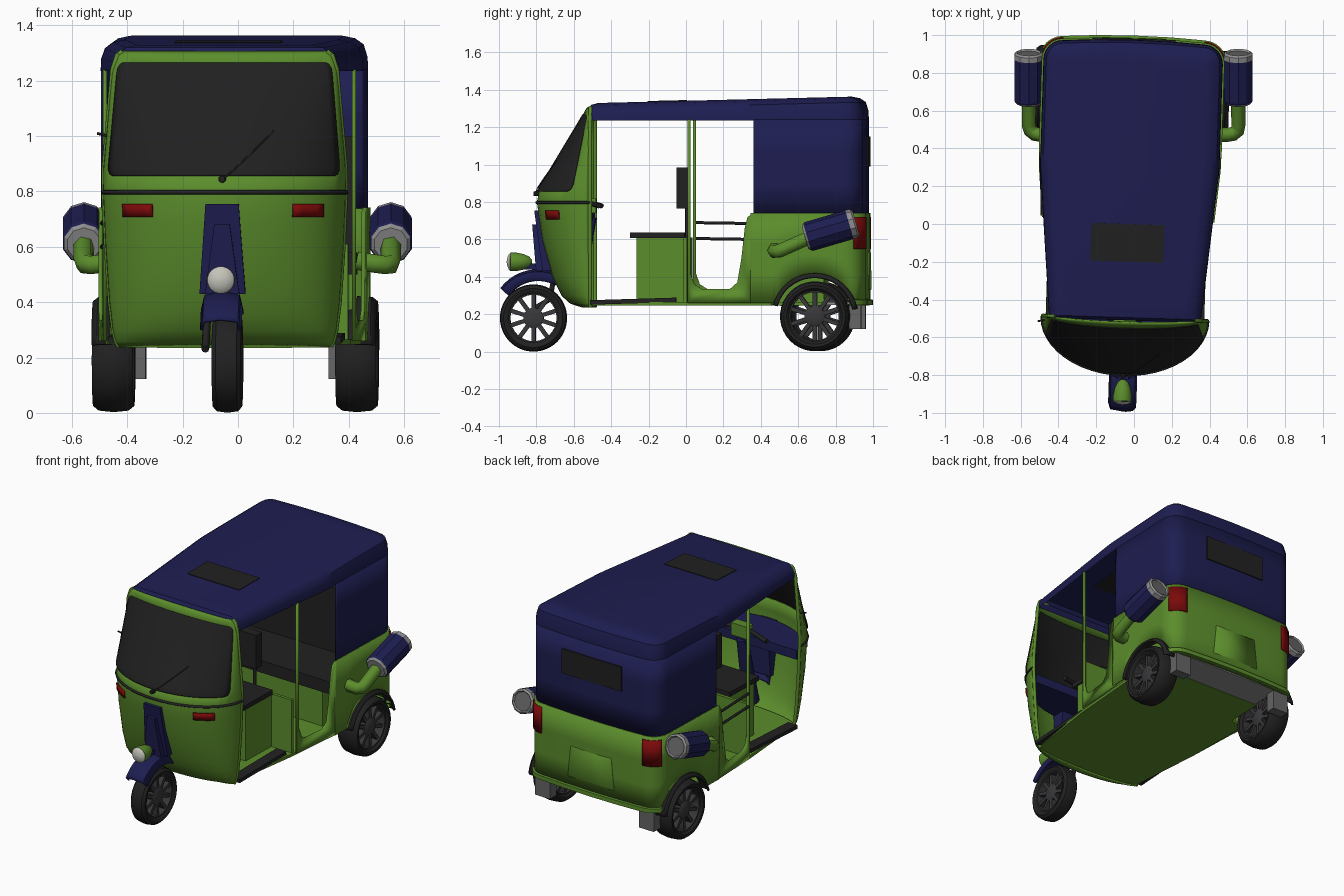
import bpy, bmesh, math
from mathutils import Vector, Matrix

if "Cube" in bpy.data.objects:
    bpy.data.objects.remove(bpy.data.objects["Cube"])

def mat(name, r, g, b):
    m = bpy.data.materials.new(name); m.diffuse_color = (r, g, b, 1); return m
GREEN = mat("green paint", .105, .265, .025)
BLUE = mat("navy blue", .0125, .0125, .083)
GLASS = mat("dark glass", .0145, .0145, .0145)
BLACK = mat("black rubber", .0155, .0155, .0155)
RED = mat("red lamp", .2, .003, .003)
LENS = mat("pale lens", .55, .55, .5)
GREY = mat("mid grey", .13, .13, .13)
STEEL = mat("steel", .27, .27, .27)
SPOKE = mat("dark grey", .04, .04, .043)
BODY = []                                   # parts turned slightly with the vehicle

def make(name, verts, faces, m, thick=0, body=True):
    me = bpy.data.meshes.new(name)
    me.from_pydata([tuple(v) for v in verts], [], faces)
    bm = bmesh.new(); bm.from_mesh(me)
    bmesh.ops.recalc_face_normals(bm, faces=bm.faces)
    bm.to_mesh(me); bm.free()
    me.materials.append(m)
    ob = bpy.data.objects.new(name, me)
    bpy.context.collection.objects.link(ob)
    if thick:
        s = ob.modifiers.new("thickness", 'SOLIDIFY'); s.thickness = thick; s.offset = 0
    if body: BODY.append(ob)
    return ob

def grid(name, rows, m, closed=False, caps=(), thick=0, skip=None, body=True):
    n = len(rows[0]); verts = [p for r in rows for p in r]; faces = []
    for i in range(len(rows) - 1):
        for j in range(n if closed else n - 1):
            if skip and skip(i, j): continue
            k = (j + 1) % n
            faces.append((i*n + j, i*n + k, (i+1)*n + k, (i+1)*n + j))
    for c in caps:
        o = (c % len(rows)) * n
        faces.append(tuple(range(o, o + n)))
    return make(name, verts, faces, m, thick, body)

def box(name, lo, hi, m, rot=None):
    lo, hi = Vector(lo), Vector(hi); c = (lo + hi) / 2; d = (hi - lo) / 2
    R = rot or Matrix.Identity(3)
    v = [c + R @ Vector((x*d.x, y*d.y, z*d.z)) for z in (-1, 1) for x, y in ((-1, -1), (1, -1), (1, 1), (-1, 1))]
    f = [(0, 1, 2, 3), (4, 5, 6, 7), (0, 1, 5, 4), (1, 2, 6, 5), (2, 3, 7, 6), (3, 0, 4, 7)]
    return make(name, v, f, m)

def lathe(name, prof, p, axis, m, n=24, caps=(0, -1), body=True):
    q = Vector(axis).to_track_quat('Z', 'Y')
    rows = [[Vector(p) + q @ Vector((r*math.cos(a), r*math.sin(a), d))
             for a in (2*math.pi*(i + .5)/n for i in range(n))] for d, r in prof]
    return grid(name, rows, m, True, caps, body=body)

def tube(name, pts, r, m, body=True, res=2):
    cu = bpy.data.curves.new(name, 'CURVE'); cu.dimensions = '3D'
    cu.bevel_depth = r; cu.bevel_resolution = res; cu.use_fill_caps = True
    s = cu.splines.new('POLY'); s.points.add(len(pts) - 1)
    for q, p in zip(s.points, pts): q.co = (*p, 1)
    cu.materials.append(m)
    ob = bpy.data.objects.new(name, cu); bpy.context.collection.objects.link(ob)
    if body: BODY.append(ob)

# ---- shared shapes: front shell surface and body plan ----
LEV = [(.24, .38, -.55), (.26, .39, -.615), (.3, .40, -.66), (.4, .412, -.71), (.6, .426, -.765),
       (.8, .435, -.793), (.87, .435, -.783), (1.25, .402, -.553), (1.29, .387, -.532), (1.305, .368, -.52)]
def surf(u, z, off=0):
    for a, b in zip(LEV, LEV[1:]):
        if z <= b[0] + 1e-6: break
    f = (z - a[0]) / (b[0] - a[0]); w = a[1] + f*(b[1] - a[1]); y = a[2] + f*(b[2] - a[2])
    t = u * math.pi / 2
    return Vector(((w + off)*math.sin(t), -.5 + (y + .5 - off)*math.cos(t), z))

def hw(y): return .40 + .073*min(1, (y + .5)/.8)
def plan(off, y0, n=30):
    R = [(hw(y) + off, y) for y in (y0 + (.86 - y0)*i/n for i in range(n + 1))]
    R += [(.373 + (.1 + off)*math.cos(a), .86 + (.1 + off)*math.sin(a)) for a in (math.radians(15*k) for k in range(1, 7))]
    R += [(.2, .97 + off), (0, .974 + off)]
    return R + [(-x, y) for x, y in R[-2::-1]]

# ---- front shell with windscreen ----
US = [-1, -.93, -.86] + [-.74 + 1.48*i/16 for i in range(17)] + [.86, .93, 1]
ZS = [.24, .26, .3, .35, .4, .5, .6, .7, .8, .885, 1, 1.12, 1.24, 1.29, 1.305]
grid("front_shell", [[surf(u, z) for u in US] for z in ZS], GREEN, thick=.01,
     skip=lambda i, j: 9 <= i <= 11 and 3 <= j <= 18)
rows = []
for v in (0, .015, .05, .1, .3, .5, .7, .9, .95, .985, 1):
    d = max(0, 1 - min(v, 1 - v)/.1); lim = .79 - .07*(1 - math.sqrt(1 - d*d))
    rows.append([surf(lim*(i/10 - 1), .856 + .41*v, .008) for i in range(21)])
grid("windscreen", rows, GLASS, thick=.004)
tube("front_trim", [surf(i/12 - 1, .797, .005) for i in range(25)], .008, BLACK)
tube("wiper_arm", [surf(.275*i/6, .84 + .03*i, .014) for i in range(7)], .003, BLACK)
lathe("wiper_pivot", [(0, .014), (.03, .012)], surf(0, .845), (0, -1, 0), BLACK, 10)
for s in (1, -1):
    grid("indicator", [[surf(s*(.39 + .22*i/4), z, .01) for i in range(5)] for z in (.708, .755)], RED, thick=.009)
    tube("front_pillar", [surf(s, z) for z in ZS], .011, GREEN)
tube("mirror_stalk", [(-.42, -.52, 1.0), (-.46, -.53, 1.01)], .005, BLACK)

# ---- fork cover, fender, headlamp ----
def wedge(name, z0, w0, y0, z1, w1, y1, back):
    grid(name, [[(-w, back, z), (-w, y, z), (w, y, z), (w, back, z)] for z, w, y in ((z0, w0, y0), (z1, w1, y1))],
         BLUE, True, (0, 1))
wedge("fork_cover", .43, .083, -.765, .755, .06, -.81, -.68)
wedge("fork_ridge", .43, .062, -.80, .68, .028, -.822, -.75)
FY, FZ = -.815, .18
rows = []
for i in range(11):
    a = math.radians(138 - 82*i/10); rr = .222 + .035*i/10
    rows.append([(x, FY + r*math.cos(a), FZ + r*math.sin(a)) for x, r in ((-.07, rr - .045), (-.06, rr), (0, rr + .012), (.06, rr), (.07, rr - .045))])
grid("front_fender", rows, BLUE, thick=.01)
tube("fork_arm", [(-.06, FY, FZ + .05), (-.06, -.73, .28), (-.05, -.7, .44)], .014, BLACK)
lathe("headlamp_shell", [(0, .05), (.03, .05), (.07, .042), (.1, .028), (.115, .01)], (0, -.938, .48), (0, 1, 0), GREEN, 20)
lathe("headlamp_lens", [(0, .049), (.008, .042), (.016, .025), (.02, .005)], (0, -.939, .48), (0, -1, 0), LENS, 20)
box("headlamp_bracket", (-.015, -.87, .44), (.015, -.76, .47), BLUE)

# ---- wheels ----
def wheel(name, c, R, w):
    prof = [(-.38, .73), (-.48, .8), (-.5, .88), (-.36, .97), (0, 1), (.36, .97), (.5, .88), (.48, .8), (.38, .73), (-.38, .73)]
    lathe(name + "_tyre", [(a*w, b*R) for a, b in prof], c, (1, 0, 0), BLACK, 36, ())
    prof = [(-.38, .74), (-.38, .69), (.38, .69), (.38, .74)]
    lathe(name + "_rim", [(a*w, b*R) for a, b in prof], c, (1, 0, 0), SPOKE, 36, ())
    lathe(name + "_hub", [(-.36*w, .04), (-.3*w, .055), (.3*w, .055), (.36*w, .04)], c, (1, 0, 0), SPOKE, 16)
    for k in range(10):
        M = Matrix.Rotation(k*math.pi/5, 3, 'X'); p = Vector(c) + M @ Vector((0, 0, .38*R))
        h = Vector((.3*w, .011, .33*R))
        box(name + "_spoke", p - h, p + h, SPOKE, M)
wheel("front_wheel", (.02, FY, FZ), .18, .105)
RY, RZ = .704, .189
for s in (1, -1):
    wheel("rear_wheel", (s*.44, RY, RZ), .187, .148)
    rows = [[(s*x, RY + r*math.cos(a), RZ + r*math.sin(a)) for x, r in ((.44, .226), (.492, .224), (.51, .21))]
            for a in (math.radians(10 + 155*i/18) for i in range(19))]
    grid("wheel_arch", rows, BLACK, thick=.014)
    box("mud_flap", (s*.385 - .055, .885, .122), (s*.385 + .055, .95, .258), GREY)

# ---- lower rear body with wheel cut-outs ----
P = plan(.006, .36, 48)
def zb(x, y):
    d = .225**2 - (y - RY)**2
    return max(.26, RZ + math.sqrt(d)) if d > 0 and abs(x) > .4 else .26
grid("rear_body", [[(x, y, zb(x, y)*(1 - f) + .742*f) for x, y in P] for f in (0, .33, .66, 1)], GREEN, thick=.01)
Pb = [(x, y) for x, y in plan(.022, .36, 30) if y > .86]
grid("rear_bumper", [[(x*k, y*k, z) for x, y in Pb] for k, z in ((.97, .25), (1, .252), (1, .275), (.97, .282))], GREEN, thick=.006)
grid("plate_panel", [[(-w, y, z), (w, y, z)] for w, y, z in ((.17, .974, .325), (.17, .982, .335), (.15, .982, .525), (.14, .972, .545))], GREEN, thick=.008)
OUT = [(.022, .26), (.022, 1.24), (.038, 1.24), (.038, .42), (.06, .36), (.1, .335), (.25, .335), (.29, .37), (.312, .5),
       (.33, .66), (.345, .72), (.375, .742), (.385, .742), (.385, .26)]
for s in (1, -1):
    make("side_panel", [(s*(hw(y) + .002), y, z) for y, z in OUT], [tuple(range(len(OUT)))], GREEN, .014)
    # tail lamp wrapped round the rear corner
    L = [(s*(.373 + .114*math.cos(a)), .86 + .114*math.sin(a)) for a in (math.radians(28 + 62*k/6) for k in range(7))]
    grid("tail_lamp", [[(x, y, z) for x, y in L] for z in (.55, .72)], RED, thick=.009)

# ---- floor and steps ----
F = [tuple(surf(i/8 - 1, .25).xy) for i in range(17)] + [(.44, 0), (.46, .47), (.36, .49), (.36, .74)]
F += [(-x, y) for x, y in F[:-5:-1]]
grid("floor", [[(x, y, z) for x, y in F] for z in (.247, .265)], GREEN, True, (0, 1))
box("rear_underside", (-.35, .74, .25), (.35, .95, .265), STEEL)
for s in (1, -1):
    box("step_strip", (s*.385 - .035, -.5, .258), (s*.385 + .035, -.04, .282), BLACK, Matrix.Rotation(.03, 3, 'X'))

# ---- canopy: roof and rear curtain ----
rows = []
for off, z, y0, k in ((.002, 1.235, -.485, 0), (0, 1.275, -.505, .012), (-.014, 1.31, -.51, .025), (-.045, 1.332, -.495, .025), (-.088, 1.341, -.46, .025)):
    rows.append([(x, y, z + k*y) for x, y in plan(off, y0)])
grid("roof", rows, BLUE, True, (-1,))
Pc = plan(-.001, .375)
grid("rear_curtain", [[(x, y, z) for x, y in Pc] for z in (.738, .9, 1.07, 1.24)], BLUE, thick=.006)
box("rear_window", (-.22, .972, .99), (.22, .981, 1.15), GLASS)
box("roof_patch", (-.193, -.2, 1.335), (.193, 0, 1.3425), GLASS, Matrix.Rotation(.025, 3, 'X'))

# ---- interior ----
box("driver_seat_base", (-.28, -.255, .26), (.28, .01, .61), GREEN)
box("bulkhead", (-.43, .0, .26), (.43, .02, .61), GREEN)
box("driver_seat", (-.29, -.29, .608), (.29, .0, .638), BLACK)
box("driver_backrest", (-.2, -.045, .765), (.2, .015, .985), BLACK)
for x in (-.15, .15): tube("backrest_post", [(x, .01, .6), (x, .01, .8)], .01, BLACK)
box("passenger_seat", (-.44, .39, .5), (.44, .75, .58), BLACK)
box("passenger_seat_base", (-.35, .41, .26), (.35, .75, .5), GREEN)
box("passenger_backrest", (-.43, .74, .56), (.43, .82, 1.0), BLACK)
for z in (.69, .605): tube("door_bar", [(-.455, .03, z), (-.47, .34, z - .005)], .008, BLACK)
D = [tuple(surf(i/8 - 1, .74, -.02).xy) for i in range(17)]
grid("dashboard", [[(x, y, z) for x, y in D] for z in (.7, .76)], BLUE, True, (0, 1))
lathe("steering_column", [(0, .05), (.45, .035)], (0, -.6, .28), (0, .2, 1), BLUE, 12)
tube("handlebar", [(-.22, -.46, .78), (-.08, -.5, .79), (.08, -.5, .79), (.22, -.46, .78)], .014, BLACK)
box("steering_head", (-.06, -.54, .74), (.06, -.48, .82), GREEN)

# ---- turn the whole vehicle slightly ----
for ob in BODY:
    ob.rotation_euler = (0, 0, -.032); ob.location = (-.032, 0, 0)

# ---- exhausts, straight along y ----
AX = Vector((0, .256, .075)).normalized()
for s, cx in ((1, .552), (-1, .557)):
    p = Vector((s*cx, .648, .613))
    lathe("muffler", [(0, .074), (.01, .08), (.235, .08)], p, AX, BLUE, 10, body=False)
    lathe("muffler_front_cap", [(-.012, .062), (0, .074)], p, AX, STEEL, 10, body=False)
    lathe("muffler_rim", [(.235, .08), (.262, .078), (.272, .066), (.26, .058)], p, AX, STEEL, 10, (), body=False)
    lathe("muffler_end", [(.25, .06), (.262, .06)], p, AX, GREY, 10, body=False)
    pts = [(.43, .475, .55), (.49, .472, .54), (.525, .477, .535), (.548, .495, .537), (cx, .525, .55), (cx, .66, .61)]
    tube("exhaust_pipe", [(s*x, y, z) for x, y, z in pts], .038, GREEN, False, 1)

# ---- smooth shading with kept edges ----
bpy.ops.object.select_all(action='DESELECT')
for ob in bpy.context.scene.objects:
    if ob.type == 'MESH' and not ob.name.startswith("muffler"):
        ob.select_set(True); bpy.context.view_layer.objects.active = ob
bpy.ops.object.shade_smooth_by_angle(angle=math.radians(35))

for m in bpy.data.materials:
    if m.users and not m.is_grease_pencil:
        m.use_nodes = True
        m.node_tree.nodes["Principled BSDF"].inputs["Base Color"].default_value = m.diffuse_color
